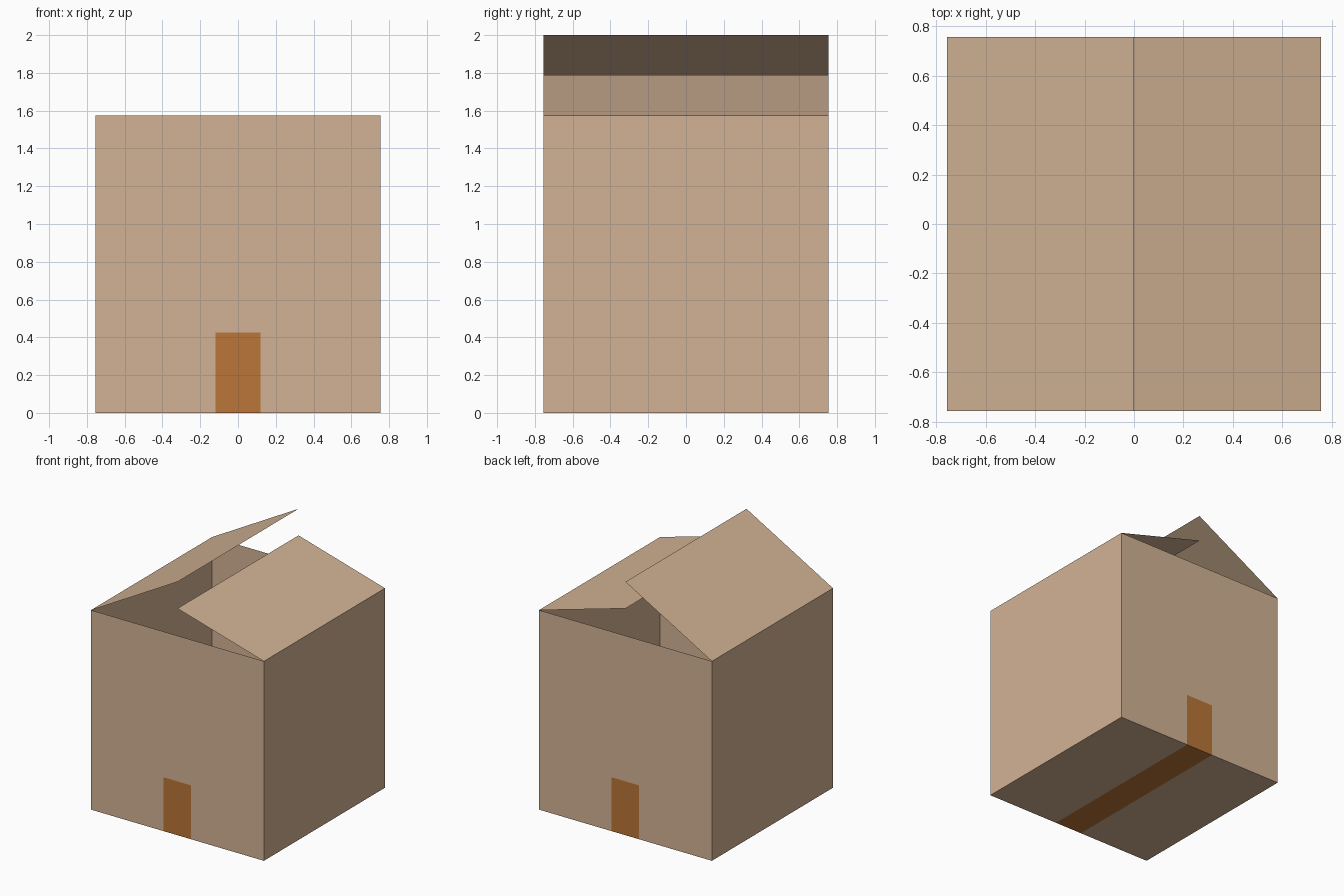
import bpy, bmesh
from mathutils import Matrix, Vector

if "Cube" in bpy.data.objects:
    bpy.data.objects.remove(bpy.data.objects["Cube"])

HALF = 0.755        # half width and depth of the box
HEIGHT = 1.575      # height of the walls
TAPE_HALF = 0.12    # half width of the tape
TAPE_TOP = 0.425    # height the tape climbs up front and back


def material(name, color):
    mat = bpy.data.materials.new(name)
    mat.diffuse_color = (*color, 1)
    mat.use_nodes = True
    mat.node_tree.nodes["Principled BSDF"].inputs["Base Color"].default_value = mat.diffuse_color
    return mat


card = material("cardboard", (0.65, 0.45, 0.30))
tape = material("tape", (0.49, 0.18, 0.04))


def add_object(name, bm, mats):
    mesh = bpy.data.meshes.new(name)
    bm.to_mesh(mesh)
    bm.free()
    for m in mats:
        mesh.materials.append(m)
    obj = bpy.data.objects.new(name, mesh)
    bpy.context.collection.objects.link(obj)
    return obj


# Box body: paper-thin open-topped cuboid
bm = bmesh.new()
bmesh.ops.create_cube(bm, size=1, matrix=Matrix.Translation((0, 0, HEIGHT / 2))
                      @ Matrix.Diagonal((2 * HALF, 2 * HALF, HEIGHT, 1)))
top = [f for f in bm.faces if f.normal.z > 0.9]
bmesh.ops.delete(bm, geom=top, context='FACES_ONLY')

# Tape strip: cut into the card across the front, base and back
for co, no in (((-TAPE_HALF, 0, 0), (1, 0, 0)),
               ((TAPE_HALF, 0, 0), (1, 0, 0)),
               ((0, 0, TAPE_TOP), (0, 0, 1))):
    bmesh.ops.bisect_plane(bm, geom=bm.verts[:] + bm.edges[:] + bm.faces[:],
                           plane_co=co, plane_no=no)
for f in bm.faces:
    c = f.calc_center_median()
    f.material_index = int(abs(c.x) < TAPE_HALF and c.z < TAPE_TOP)
add_object("box_body", bm, (card, tape))


# Flaps: hinged on the side walls, reaching the middle at different heights
def flap(name, side, tip_z):
    bm = bmesh.new()
    corners = [(side * HALF, -HALF, HEIGHT), (side * HALF, HALF, HEIGHT),
               (0, HALF, tip_z), (0, -HALF, tip_z)]
    face = bm.faces.new([bm.verts.new(Vector(c)) for c in corners])
    face.normal_update()
    if face.normal.z < 0:
        face.normal_flip()
    add_object(name, bm, (card,))


flap("left_flap", -1, 2.0)
flap("right_flap", 1, 1.79)
